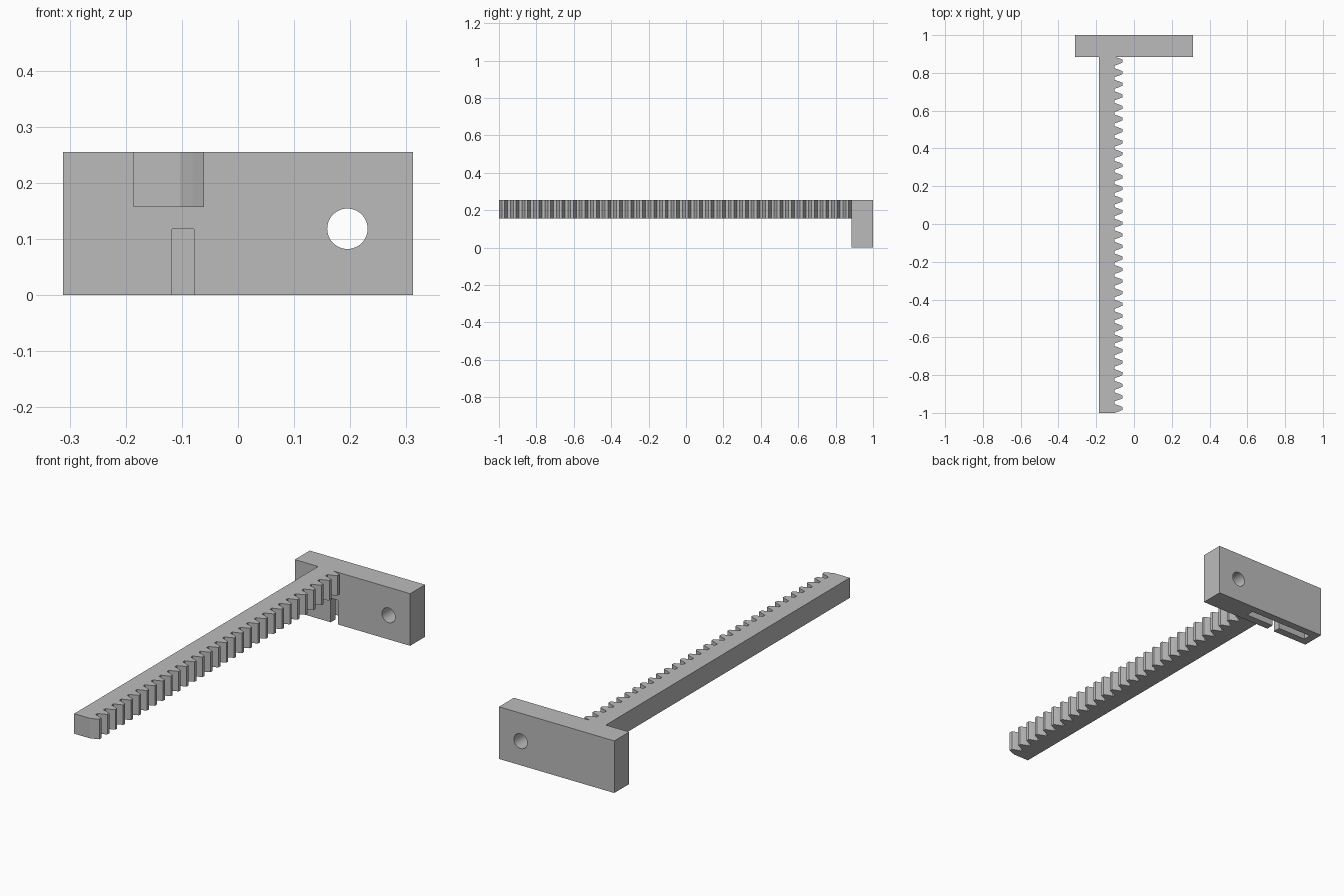
import bpy
import bmesh
from math import pi

cube = bpy.data.objects.get("Cube")
if cube:
    bpy.data.objects.remove(cube, do_unlink=True)

# Single grey plastic
grey = bpy.data.materials.new("grey_plastic")
grey.use_nodes = True
colour = (0.5, 0.5, 0.5, 1)
grey.diffuse_color = colour
grey.node_tree.nodes["Principled BSDF"].inputs["Base Color"].default_value = colour


def prism(name, outline, z0, z1):
    """Extrude a counter-clockwise xy outline from z0 up to z1."""
    bm = bmesh.new()
    base = bm.faces.new([bm.verts.new((x, y, z0)) for x, y in outline])
    top = bmesh.ops.extrude_face_region(bm, geom=[base])["geom"]
    verts = [v for v in top if isinstance(v, bmesh.types.BMVert)]
    bmesh.ops.translate(bm, verts=verts, vec=(0, 0, z1 - z0))
    bmesh.ops.recalc_face_normals(bm, faces=bm.faces)
    mesh = bpy.data.meshes.new(name)
    bm.to_mesh(mesh)
    bm.free()
    mesh.materials.append(grey)
    obj = bpy.data.objects.new(name, mesh)
    bpy.context.collection.objects.link(obj)
    return obj


def cut(target, cutter):
    cutter.hide_render = True
    cutter.hide_set(True)
    mod = target.modifiers.new(cutter.name, "BOOLEAN")
    mod.operation = "DIFFERENCE"
    mod.solver = "EXACT"
    mod.object = cutter


# End block
HALF, FRONT, BACK, TOP = 0.312, 0.885, 1.0, 0.255
block = prism("end_block", [(-HALF, FRONT), (HALF, FRONT), (HALF, BACK), (-HALF, BACK)], 0, TOP)

# T-shaped slot open to the front and underside
SLOT_X, SLOT_TOP = -0.098, 0.118
slot_half = [(0.02, FRONT - 0.05), (0.02, 0.923), (0.176, 0.923), (0.176, 0.962)]
slot = [(SLOT_X + x, y) for x, y in slot_half]
slot += [(SLOT_X - x, y) for x, y in reversed(slot_half)]
cut(block, prism("slot_cutter", slot, -0.05, SLOT_TOP))

# Round hole through the block
bpy.ops.mesh.primitive_cylinder_add(vertices=48, radius=0.036, depth=0.4,
                                    location=(0.195, 0.94, 0.118), rotation=(pi / 2, 0, 0))
hole = bpy.context.object
hole.name = "hole_cutter"
hole.data.materials.append(grey)
cut(block, hole)

# Toothed rack
PITCH, TEETH = 0.0613, 31
ROOT, MID, TIP = -0.103, -0.081, -0.061
tooth = [(ROOT, -0.0234), (MID, -0.016), (TIP, -0.0075),
         (TIP, 0.0075), (MID, 0.016), (ROOT, 0.0234)]
outline = [(-0.186, FRONT), (-0.186, -1.0)]
for i in range(TEETH):
    centre = -0.9766 + i * PITCH
    outline += [(x, centre + y) for x, y in tooth]
prism("toothed_rack", outline, 0.157, TOP)
